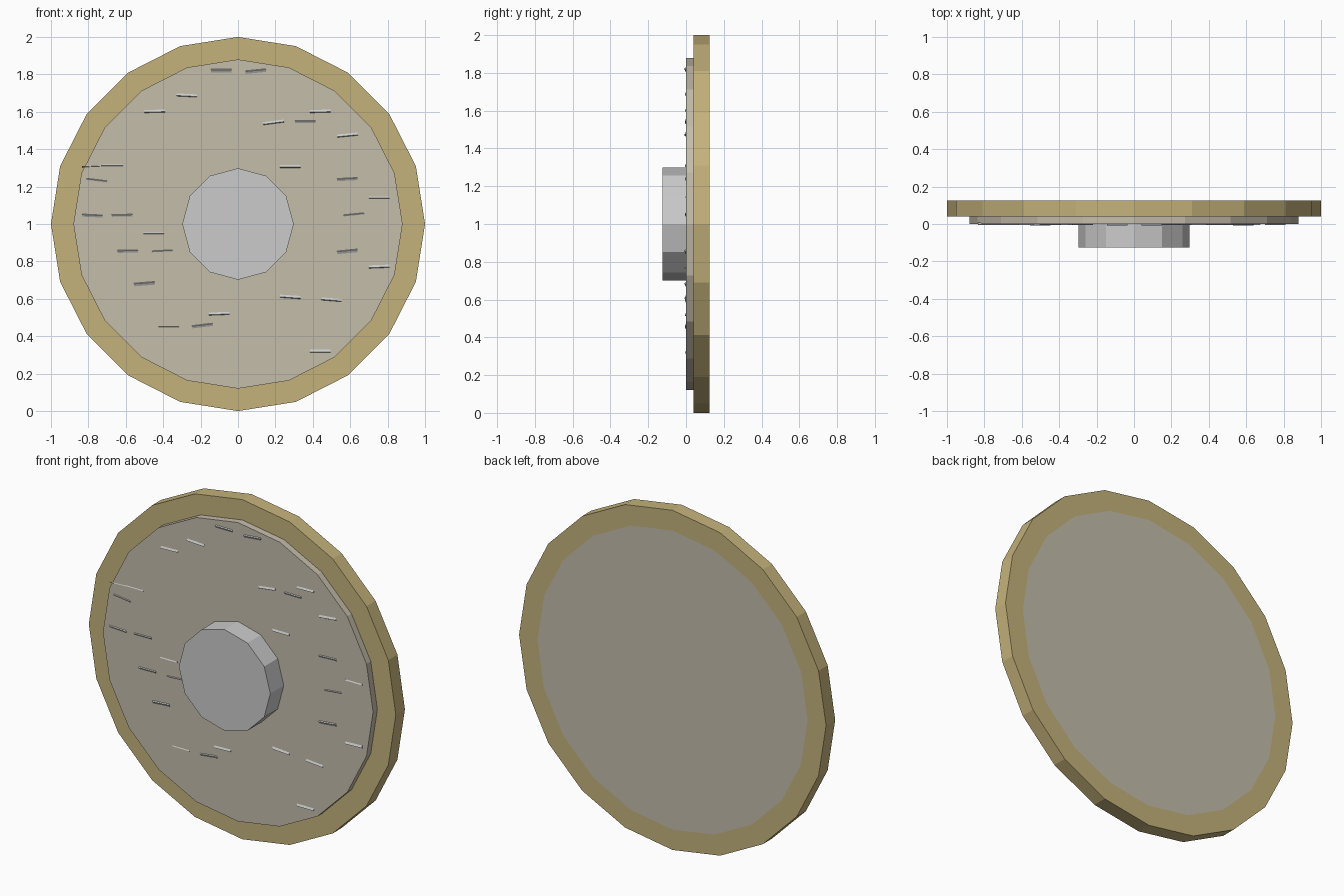
import bpy
from math import pi, atan

if "Cube" in bpy.data.objects:
    bpy.data.objects.remove(bpy.data.objects["Cube"])


def material(name, rgb):
    m = bpy.data.materials.new(name)
    m.diffuse_color = (*rgb, 1)
    m.use_nodes = True
    m.node_tree.nodes["Principled BSDF"].inputs["Base Color"].default_value = m.diffuse_color
    return m


wood = material("pale_wood", (0.56, 0.51, 0.41))
brass = material("brass", (0.56, 0.45, 0.2))


def place(name, mesh_verts, faces, mat=None):
    me = bpy.data.meshes.new(name)
    me.from_pydata(mesh_verts, [], faces)
    ob = bpy.data.objects.new(name, me)
    bpy.context.collection.objects.link(ob)
    if mat:
        me.materials.append(mat)
    return ob


def disc(name, sides, radius, y0, y1, mat=None):
    bpy.ops.mesh.primitive_cylinder_add(
        vertices=sides, radius=radius, depth=y1 - y0,
        location=(0, (y0 + y1) / 2, 1), rotation=(pi / 2, 0, 0))
    ob = bpy.context.object
    ob.name = name
    if mat:
        ob.data.materials.append(mat)
    return ob


# Round board and central boss
disc("shield_board", 20, 0.88, 0.0, 0.125, wood)
disc("boss", 12, 0.298, -0.125, 0.02)

# Faceted rim: rectangular section swept around the board
from math import sin, cos
N = 20
section = [(1.0, 0.04), (1.0, 0.125), (0.88, 0.125), (0.88, 0.04)]
verts = [(r * sin(2 * pi * i / N), y, 1 + r * cos(2 * pi * i / N))
         for i in range(N) for r, y in section]
faces = [(4 * i + k, 4 * i + (k + 1) % 4,
          4 * ((i + 1) % N) + (k + 1) % 4, 4 * ((i + 1) % N) + k)
         for i in range(N) for k in range(4)]
place("rim", verts, faces, brass)

# Scratches: x, z, slope, width (positive tilts up, negative tilts down)
scratches = [
    (-.09, 1.82, 0, -.015), (.095, 1.817, .1, -.015), (-.275, 1.687, -.05, .013),
    (-.445, 1.602, .03, .013), (.44, 1.602, .03, .013), (.36, 1.548, 0, -.012),
    (.19, 1.543, .13, .013), (.585, 1.475, .1, .014), (.28, 1.307, 0, .013),
    (.585, 1.24, .05, -.012), (.755, 1.14, 0, .007), (.62, 1.052, .1, -.007),
    (.585, .853, .1, -.016), (.755, .772, .04, .014), (.5, .595, -.08, .013),
    (.28, .61, -.07, .014), (.44, .32, 0, .014), (-.1, .52, .04, .013),
    (-.19, .457, .12, -.013), (-.37, .45, 0, .005), (-.5, .68, .08, -.016),
    (-.59, .855, .02, -.012), (-.405, .857, .05, -.006), (-.45, .95, 0, .006),
    (-.62, 1.047, .02, -.01), (-.78, 1.045, -.05, -.012),
    (-.755, 1.235, -.12, -.007), (-.67, 1.312, 0, .005), (-.78, 1.308, .05, .004),
]
for n, (x, z, slope, w) in enumerate(scratches, 1):
    bpy.ops.mesh.primitive_cube_add(
        size=1, location=(x, 0.002, z),
        rotation=(-0.5 if w > 0 else 0.5, -atan(slope), 0))
    ob = bpy.context.object
    ob.name = f"scratch_{n}"
    ob.scale = (0.11, 0.012, abs(w))
